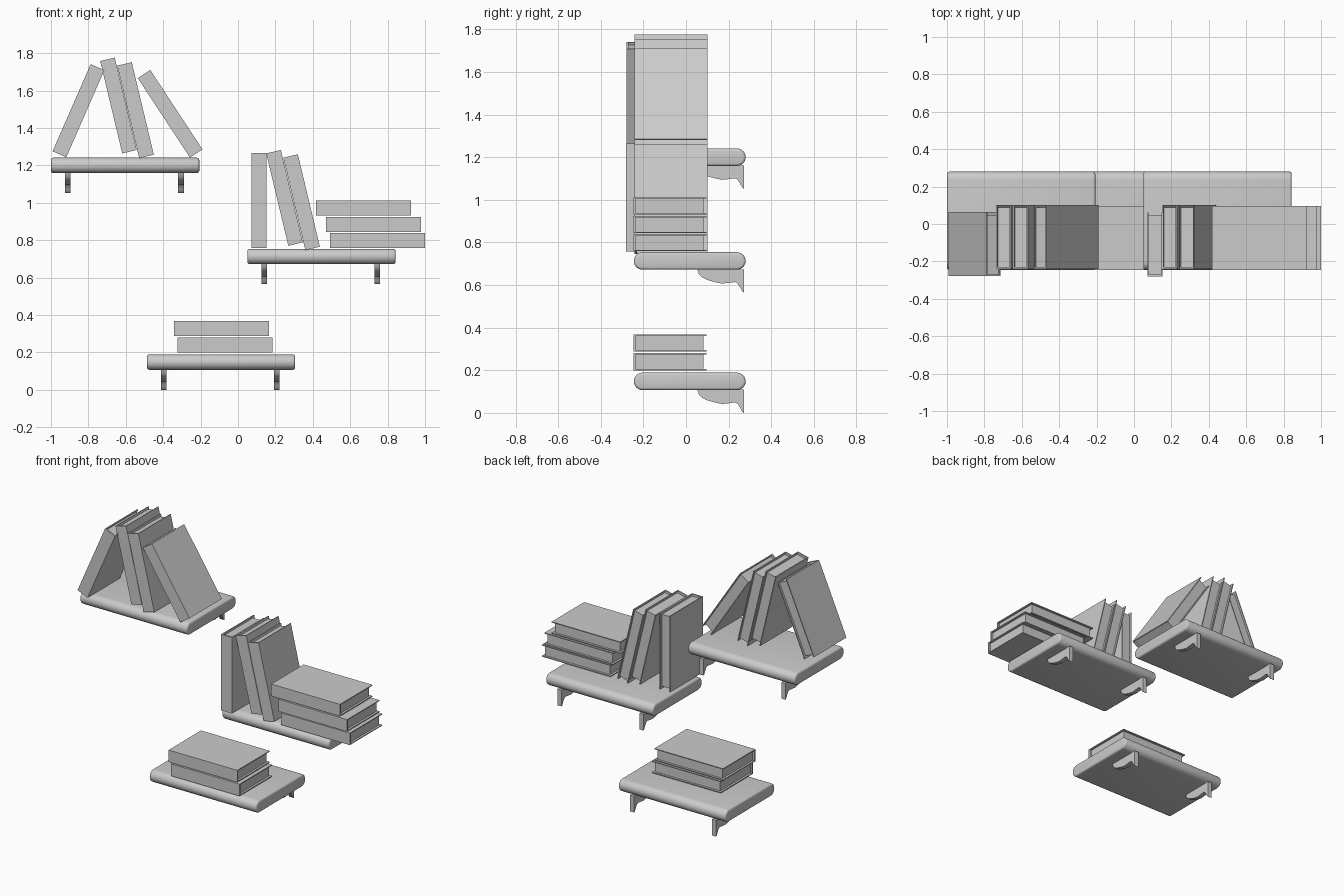
import bpy, bmesh
from math import radians, cos, sin, pi
from mathutils import Matrix

if "Cube" in bpy.data.objects:
    bpy.data.objects.remove(bpy.data.objects["Cube"])


def prism(name, pts, axis, a, b, bevel=0):
    """Extrude a closed 2D profile along x (points are y,z) or z (points are x,y)."""
    bm = bmesh.new()
    place = (lambda p, t: (t, p[0], p[1])) if axis == 'x' else (lambda p, t: (p[0], p[1], t))
    lo = [bm.verts.new(place(p, a)) for p in pts]
    hi = [bm.verts.new(place(p, b)) for p in pts]
    caps = [bm.faces.new(lo[::-1]), bm.faces.new(hi)]
    n = len(pts)
    for i in range(n):
        j = (i + 1) % n
        bm.faces.new((lo[i], lo[j], hi[j], hi[i]))
    bmesh.ops.recalc_face_normals(bm, faces=bm.faces)
    if bevel:
        rim = list({e for f in caps for e in f.edges})
        bmesh.ops.bevel(bm, geom=rim, offset=bevel, segments=3, profile=0.5, affect='EDGES')
    mesh = bpy.data.meshes.new(name)
    bm.to_mesh(mesh)
    bm.free()
    ob = bpy.data.objects.new(name, mesh)
    bpy.context.collection.objects.link(ob)
    return ob


def smooth(ob):
    bpy.ops.object.select_all(action='DESELECT')
    ob.select_set(True)
    bpy.context.view_layer.objects.active = ob
    bpy.ops.object.shade_smooth_by_angle(angle=radians(35))


# Book: wrapped cover with the spine at -y, page block set back on three sides
THICK, DEPTH, HEIGHT = 0.08, 0.342, 0.508
BOARD, SPINE, INSET = 0.006, 0.01, 0.014


def book(name, x, y, z, turn):
    t, d, h = THICK / 2, DEPTH / 2, HEIGHT / 2
    i, s = t - BOARD, -d + SPINE
    cover = prism(name + "_cover", [(-t, -d), (t, -d), (t, d), (i, d),
                                    (i, s), (-i, s), (-i, d), (-t, d)], 'z', -h, h)
    e = d - INSET
    pages = prism(name + "_pages", [(-i, s), (i, s), (i, e), (-i, e)], 'z', -h + INSET, h - INSET)
    for ob in (cover, pages):
        ob.matrix_world = Matrix.Translation((x, y, z)) @ Matrix.Rotation(radians(turn), 4, 'Y')


# Shelf: rounded front and back edges, softened ends, two curved brackets
def shelf(name, x0, bottom):
    r, y0, y1, n = 0.041, -0.245, 0.28, 12
    pts = [(y1 - r + r * cos(a), r + r * sin(a)) for a in [-pi / 2 + pi * k / n for k in range(n + 1)]]
    pts += [(y0 + r - r * cos(a), r - r * sin(a)) for a in [-pi / 2 + pi * k / n for k in range(n + 1)]]
    board = prism(name + "_board", pts, 'x', x0, x0 + 0.793, 0.012)
    board.location.z = bottom
    smooth(board)
    side = [(0.053, 0.002), (0.06, -0.02), (0.075, -0.036), (0.1, -0.048), (0.135, -0.058),
            (0.168, -0.065), (0.2, -0.062), (0.23, -0.058), (0.243, -0.065), (0.255, -0.085),
            (0.264, -0.102), (0.272, -0.107), (0.272, 0.002)]
    for label, dx in (("left", 0.09), ("right", 0.695)):
        bracket = prism(f"{name}_{label}_bracket", side, 'x', x0 + dx - 0.015, x0 + dx + 0.015)
        bracket.location.z = bottom
        smooth(bracket)


shelf("upper_shelf", -1.0, 1.159)
shelf("middle_shelf", 0.05, 0.672)
shelf("lower_shelf", -0.487, 0.107)

# Leaning and standing books: x, y, z, tilt
for k, (x, y, z, turn) in enumerate([(-0.853, -0.108, 1.492, 23.6), (-0.639, -0.07, 1.520, -13.4),
                                     (-0.548, -0.07, 1.495, -13.4), (-0.363, -0.07, 1.476, -33.3),
                                     (0.112, -0.11, 1.011, 0), (0.249, -0.07, 1.026, -13.4),
                                     (0.340, -0.07, 1.003, -13.4)], 1):
    book(f"upright_book_{k}", x, y, z, turn)

# Stacked books lying flat: x, z
for k, (x, z) in enumerate([(0.745, 0.799), (0.725, 0.884), (0.672, 0.972),
                            (-0.07, 0.240), (-0.087, 0.328)], 1):
    book(f"stacked_book_{k}", x, -0.075, z, 90)
